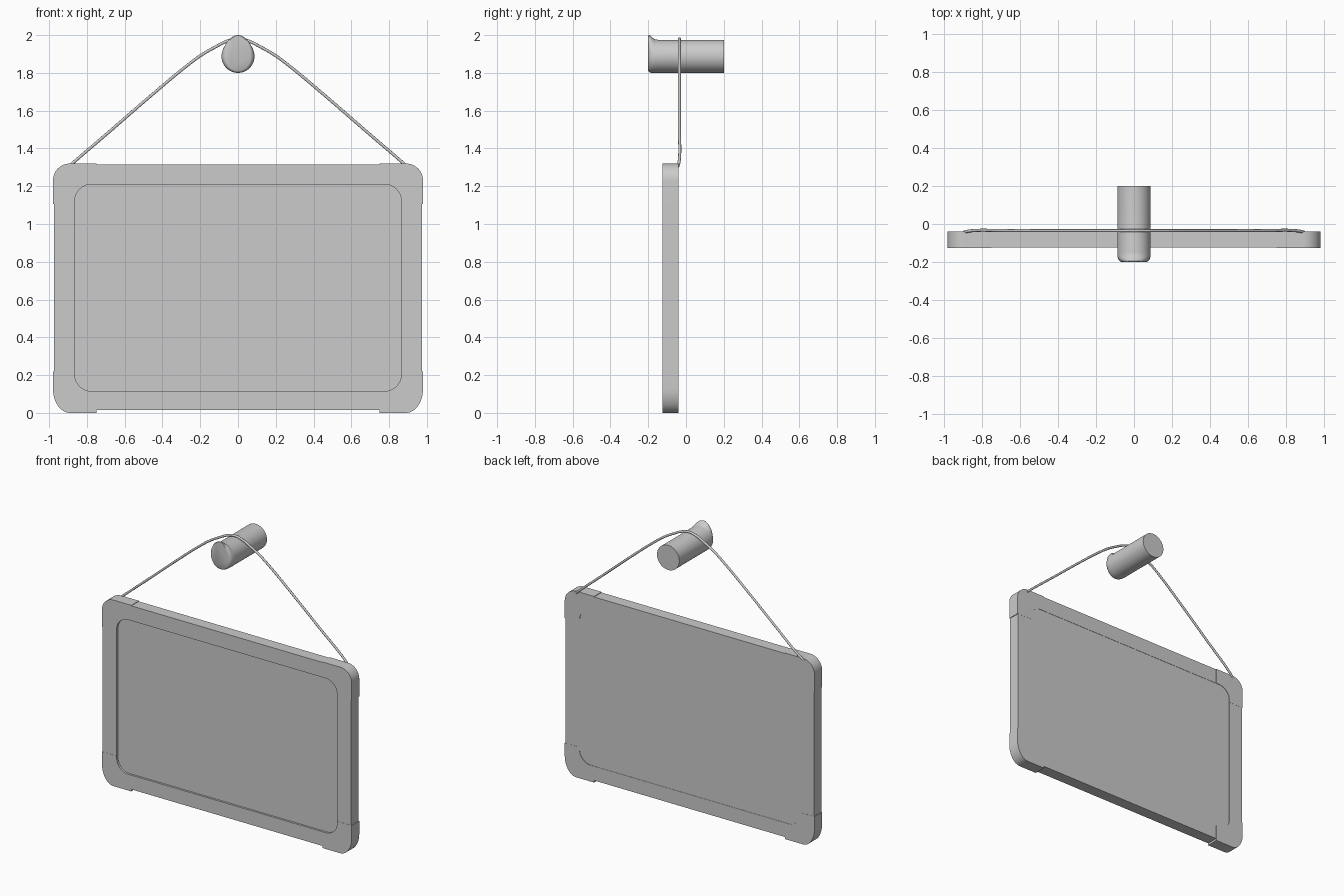
import bpy, bmesh, math

if "Cube" in bpy.data.objects:
    bpy.data.objects.remove(bpy.data.objects["Cube"])


def finish(name, bm, angle=35):
    bmesh.ops.recalc_face_normals(bm, faces=bm.faces)
    me = bpy.data.meshes.new(name)
    bm.to_mesh(me)
    bm.free()
    ob = bpy.data.objects.new(name, me)
    bpy.context.collection.objects.link(ob)
    bpy.ops.object.select_all(action='DESELECT')
    ob.select_set(True)
    bpy.context.view_layer.objects.active = ob
    bpy.ops.object.shade_smooth_by_angle(angle=math.radians(angle))
    return ob


def mirror_x(ob):
    ob.modifiers.new("mirror", 'MIRROR').use_axis[0] = True


def box(name, x0, x1, y0, y1, z0, z1):
    bm = bmesh.new()
    bmesh.ops.create_cube(bm, size=1)
    for v in bm.verts:
        v.co = ((x0 + x1) / 2 + v.co.x * (x1 - x0),
                (y0 + y1) / 2 + v.co.y * (y1 - y0),
                (z0 + z1) / 2 + v.co.z * (z1 - z0))
    return finish(name, bm)


def arc(cx, cz, rx, rz, sign, n=12):
    pts = []
    for i in range(n + 1):
        a = math.pi / 2 * (1 - i / n)
        pts.append((cx + rx * math.cos(a), cz + sign * rz * math.sin(a)))
    return pts


def corner(name, z_out, z_in, z_end, rz, sign):
    """L-shaped corner cap with rounded outer and inner edges."""
    outer = [(0.75, z_out)] + arc(0.89, z_out - sign * rz, 0.09, rz, sign) + [(0.98, z_end)]
    inner = [(0.75, z_in)] + arc(0.775, z_in - sign * 0.09, 0.09, 0.09, sign) + [(0.865, z_end)]
    bm = bmesh.new()
    rows = [[bm.verts.new(p) for p in ((xo, -0.125, zo), (xo, -0.04, zo),
                                       (xi, -0.04, zi), (xi, -0.125, zi))]
            for (xo, zo), (xi, zi) in zip(outer, inner)]
    for a, b in zip(rows, rows[1:]):
        for k in range(4):
            m = (k + 1) % 4
            bm.faces.new((a[k], a[m], b[m], b[k]))
    bm.faces.new(rows[0])
    bm.faces.new(rows[-1])
    mirror_x(finish(name, bm))


# Frame: corner caps, slightly slimmer rails between them
corner("top_corner", 1.32, 1.21, 1.105, 0.09, 1)
corner("bottom_corner", 0.0, 0.115, 0.22, 0.13, -1)
box("top_rail", -0.75, 0.75, -0.124, -0.041, 1.21, 1.316)
box("bottom_rail", -0.75, 0.75, -0.124, -0.041, 0.014, 0.115)
mirror_x(box("side_rail", 0.865, 0.975, -0.124, -0.041, 0.22, 1.105))

# Recessed board panel
box("panel", -0.88, 0.88, -0.11, -0.043, 0.10, 1.225)

# Wall peg with a raised lip at the front
rings = [(0.20, 0.0875, 1.80, 1.975), (-0.15, 0.0875, 1.80, 1.975),
         (-0.165, 0.0875, 1.80, 1.978), (-0.178, 0.085, 1.80, 1.987),
         (-0.188, 0.081, 1.801, 1.997), (-0.195, 0.075, 1.804, 2.0),
         (-0.20, 0.066, 1.81, 1.998)]
bm = bmesh.new()
N = 48
loops = []
for y, w, lo, hi in rings:
    loop = []
    for i in range(N):
        a = 2 * math.pi * i / N
        s = math.sin(a)
        mid = 1.8875
        z = mid + s * ((hi - mid) if s > 0 else (mid - lo))
        loop.append(bm.verts.new((w * math.cos(a), y, z)))
    loops.append(loop)
for a, b in zip(loops, loops[1:]):
    for i in range(N):
        j = (i + 1) % N
        bm.faces.new((a[i], a[j], b[j], b[i]))
bm.faces.new(loops[0])
bm.faces.new(loops[-1])
finish("peg", bm, 40)

# Hanging cord draped over the peg
half = [(0.895, -0.043, 1.305), (0.863, -0.036, 1.333), (0.66, -0.035, 1.507),
        (0.466, -0.035, 1.675), (0.255, -0.035, 1.85), (0.19, -0.035, 1.897),
        (0.12, -0.035, 1.937), (0.06, -0.035, 1.967)]
path = [(-x, y, z) for x, y, z in half] + [(0, -0.035, 1.98)] + half[::-1]
cu = bpy.data.curves.new("cord", 'CURVE')
cu.dimensions = '3D'
cu.bevel_depth = 0.008
cu.bevel_resolution = 3
cu.resolution_u = 6
cu.use_fill_caps = True
sp = cu.splines.new('BEZIER')
sp.bezier_points.add(len(path) - 1)
for p, co in zip(sp.bezier_points, path):
    p.co = co
    p.handle_left_type = p.handle_right_type = 'AUTO'
cord = bpy.data.objects.new("cord", cu)
bpy.context.collection.objects.link(cord)
